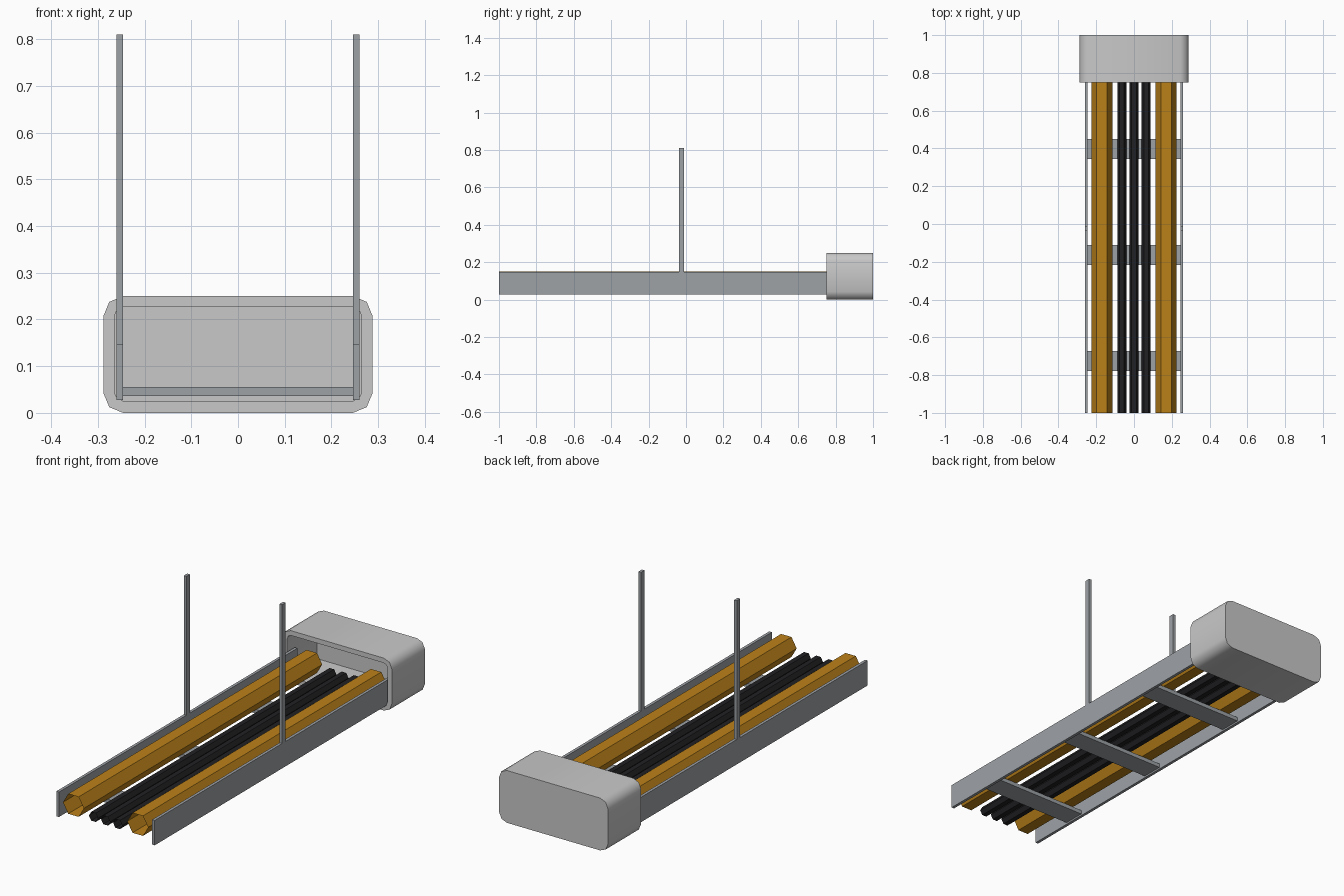
import bpy, bmesh, math

if "Cube" in bpy.data.objects:
    bpy.data.objects.remove(bpy.data.objects["Cube"])


def material(name, rgb):
    m = bpy.data.materials.new(name)
    m.diffuse_color = (*rgb, 1)
    m.use_nodes = True
    m.node_tree.nodes["Principled BSDF"].inputs["Base Color"].default_value = m.diffuse_color
    return m


STEEL = material("galvanised steel", (0.34, 0.36, 0.38))
ORANGE = material("orange conduit", (0.50, 0.22, 0.01))
BLACK = material("black cable", (0.015, 0.015, 0.017))
GREY = material("light grey", (0.58, 0.58, 0.58))


def finish(name, bm, mat):
    me = bpy.data.meshes.new(name)
    bm.to_mesh(me)
    bm.free()
    me.materials.append(mat)
    ob = bpy.data.objects.new(name, me)
    bpy.context.collection.objects.link(ob)
    return ob


def box(name, lo, hi, mat):
    bm = bmesh.new()
    bmesh.ops.create_cube(bm, size=1)
    for v in bm.verts:
        v.co = [a + (b - a) * (c + 0.5) for a, b, c in zip(lo, hi, v.co)]
    return finish(name, bm, mat)


def tube(name, x, z, r, y0, y1, mat, sides=6):
    # open thin-walled tube, faces turned inward as a see-into shell
    bm = bmesh.new()
    rings = []
    for y in (y0, y1):
        rings.append([bm.verts.new((x + r * math.cos(2 * math.pi * i / sides), y,
                                    z + r * math.sin(2 * math.pi * i / sides)))
                      for i in range(sides)])
    a, b = rings
    for i in range(sides):
        j = (i + 1) % sides
        bm.faces.new((a[i], a[j], b[j], b[i]))
    # make every normal point towards the axis
    bm.normal_update()
    for f in bm.faces:
        c = f.calc_center_median()
        if f.normal.x * (c.x - x) + f.normal.z * (c.z - z) > 0:
            f.normal_flip()
    return finish(name, bm, mat)


Y_END = 0.80

# side rails and hanger rods, mirrored
for s, side in ((-1, "left"), (1, "right")):
    x0, x1 = sorted((s * 0.246, s * 0.26))
    box(f"{side}_rail", (x0, -1, 0.028), (x1, Y_END, 0.147), STEEL)
    box(f"{side}_hanger", (x0, -0.038, 0.147), (x1, -0.012, 0.81), STEEL)
    tube(f"{side}_conduit", s * 0.17, 0.104, 0.055, -1, Y_END, ORANGE)

# cross rungs
for i, y in enumerate((-0.725, -0.163, 0.397)):
    box(f"rung_{i + 1}", (-0.248, y - 0.053, 0.036), (0.248, y + 0.053, 0.055), STEEL)

# three thin cables
for i in (-1, 0, 1):
    tube(f"cable_{i + 2}", i * 0.064, 0.077, 0.024, -1, Y_END, BLACK)


# end sleeve: rounded box, open at the front
def rounded_ring(bm, hx, z0, z1, r, y):
    pts = []
    for cx, cz, a0 in ((hx - r, z1 - r, 0), (-hx + r, z1 - r, 90),
                       (-hx + r, z0 + r, 180), (hx - r, z0 + r, 270)):
        for k in range(3):
            a = math.radians(a0 + 45 * k)
            pts.append(bm.verts.new((cx + r * math.cos(a), y, cz + r * math.sin(a))))
    return pts


bm = bmesh.new()
loops = [rounded_ring(bm, 0.288, 0.0, 0.25, 0.042, 1.0),
         rounded_ring(bm, 0.288, 0.0, 0.25, 0.042, 0.75),
         rounded_ring(bm, 0.265, 0.025, 0.227, 0.02, 0.75),
         rounded_ring(bm, 0.265, 0.025, 0.227, 0.02, 0.975)]
for a, b in zip(loops, loops[1:]):
    for i in range(12):
        j = (i + 1) % 12
        bm.faces.new((a[i], a[j], b[j], b[i]))
bm.faces.new(loops[0])
bm.faces.new(loops[-1])
bmesh.ops.recalc_face_normals(bm, faces=bm.faces)
sleeve = finish("end_sleeve", bm, GREY)
bpy.context.view_layer.objects.active = sleeve
sleeve.select_set(True)
bpy.ops.object.shade_smooth_by_angle(angle=math.radians(50))
